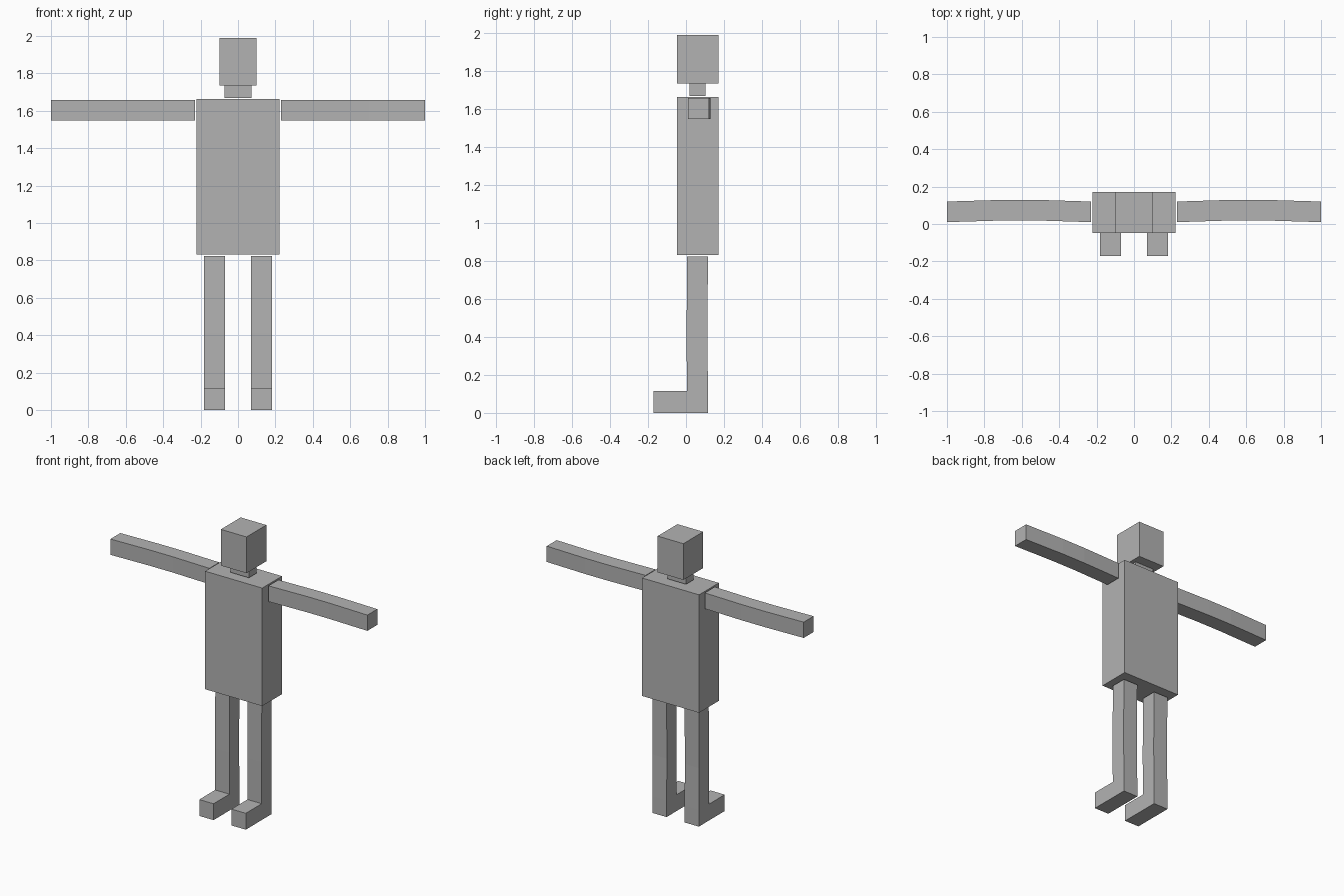
import bpy
import bmesh
from mathutils import Vector

cube = bpy.data.objects.get("Cube")
if cube:
    bpy.data.objects.remove(cube, do_unlink=True)

# One plain grey for the whole figure
GREY = (0.45, 0.45, 0.45, 1.0)
mat = bpy.data.materials.new("plain_grey")
mat.use_nodes = True
mat.diffuse_color = GREY
bsdf = next(n for n in mat.node_tree.nodes if n.type == 'BSDF_PRINCIPLED')
bsdf.inputs["Base Color"].default_value = GREY


def finish(name, bm):
    bmesh.ops.recalc_face_normals(bm, faces=bm.faces)
    mesh = bpy.data.meshes.new(name)
    bm.to_mesh(mesh)
    bm.free()
    mesh.materials.append(mat)
    obj = bpy.data.objects.new(name, mesh)
    bpy.context.collection.objects.link(obj)
    return obj


def box(name, lo, hi):
    """Axis-aligned box between two corners."""
    lo, hi = Vector(lo), Vector(hi)
    bm = bmesh.new()
    bmesh.ops.create_cube(bm, size=1)
    bmesh.ops.scale(bm, vec=hi - lo, verts=bm.verts)
    bmesh.ops.translate(bm, vec=(lo + hi) / 2, verts=bm.verts)
    return finish(name, bm)


def prism(name, outline, offset):
    """Flat outline pushed along an offset into a solid."""
    bm = bmesh.new()
    face = bm.faces.new([bm.verts.new(p) for p in outline])
    moved = bmesh.ops.extrude_face_region(bm, geom=[face], use_keep_orig=True)
    verts = [v for v in moved["geom"] if isinstance(v, bmesh.types.BMVert)]
    bmesh.ops.translate(bm, vec=offset, verts=verts)
    return finish(name, bm)


# Head, neck and body blocks
box("head", (-0.10, -0.048, 1.735), (0.10, 0.172, 1.99))
box("neck", (-0.072, 0.018, 1.67), (0.072, 0.102, 1.735))
box("torso", (-0.222, -0.048, 1.063), (0.222, 0.172, 1.663))
box("hips", (-0.222, -0.048, 0.833), (0.222, 0.172, 1.063))

# Arm seen from above: slight backward bow at the elbow (x, y)
arm_front = [(0.23, 0.010), (0.52, 0.019), (0.70, 0.019), (1.0, 0.010)]
ARM_DEPTH = 0.110

# Leg and foot seen from the side: slight bend at the knee (y, z)
leg_side = [(-0.172, 0.0), (0.116, 0.0), (0.116, 0.115), (0.112, 0.41),
            (0.116, 0.823), (0.006, 0.823), (0.003, 0.41), (0.005, 0.115),
            (-0.172, 0.115)]

for side, s in (("left", 1), ("right", -1)):
    outline = [(s * x, y, 1.548) for x, y in arm_front]
    outline += [(s * x, y + ARM_DEPTH, 1.548) for x, y in reversed(arm_front)]
    prism(side + "_arm", outline, (0, 0, 0.111))

    outline = [(s * 0.07, y, z) for y, z in leg_side]
    prism(side + "_leg", outline, (s * 0.111, 0, 0))
